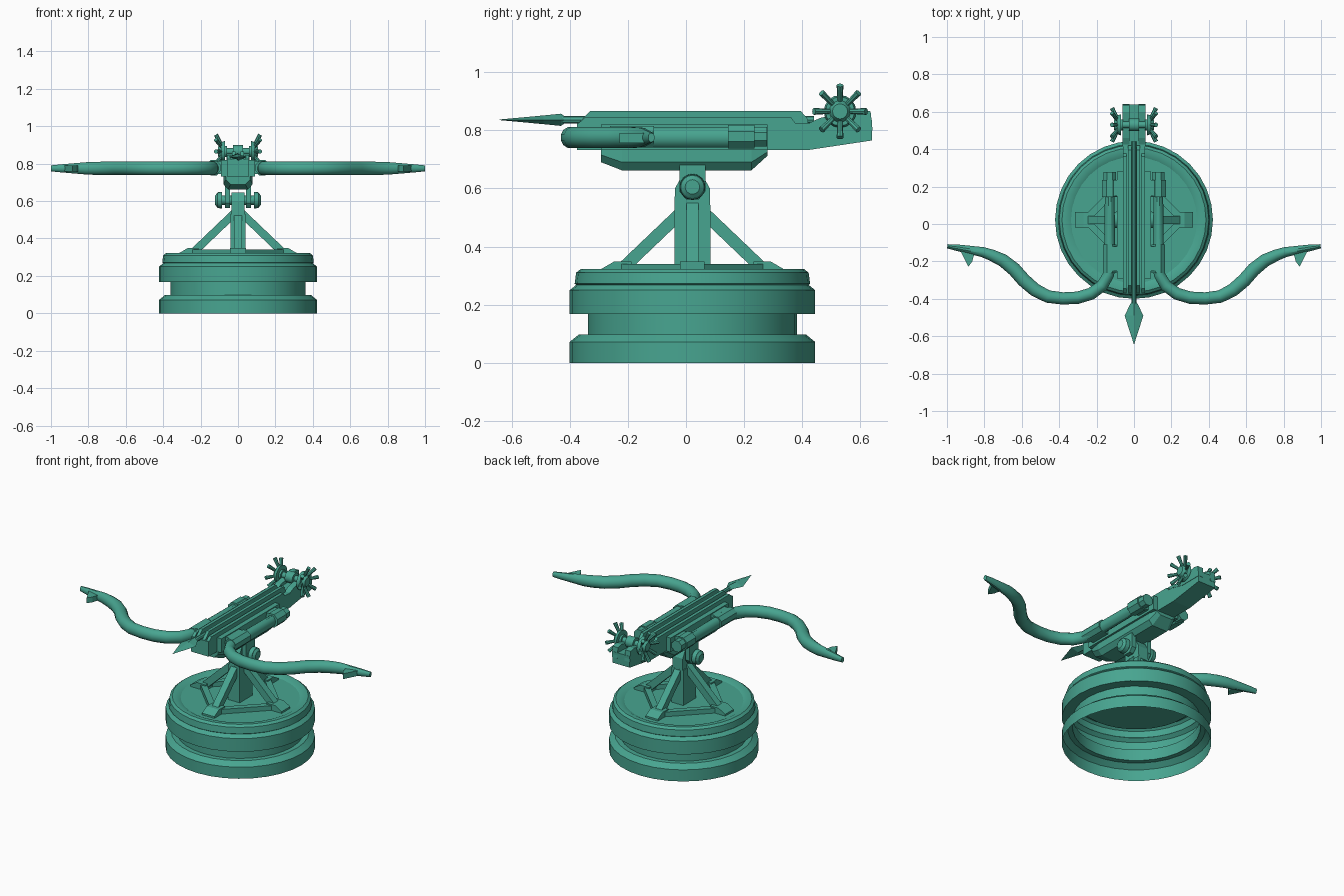
import bpy, bmesh, math
from mathutils import Vector

if "Cube" in bpy.data.objects:
    bpy.data.objects.remove(bpy.data.objects["Cube"])

teal = bpy.data.materials.new("teal")
teal.diffuse_color = (0.064, 0.375, 0.28, 1)
teal.use_nodes = True
teal.node_tree.nodes["Principled BSDF"].inputs["Base Color"].default_value = teal.diffuse_color
CY = 0.022  # centre of the base in y


def finish(name, bm, smooth=False):
    bmesh.ops.recalc_face_normals(bm, faces=bm.faces)
    me = bpy.data.meshes.new(name)
    bm.to_mesh(me)
    bm.free()
    me.materials.append(teal)
    ob = bpy.data.objects.new(name, me)
    bpy.context.collection.objects.link(ob)
    if smooth:
        bpy.ops.object.select_all(action='DESELECT')
        ob.select_set(True)
        bpy.context.view_layer.objects.active = ob
        bpy.ops.object.shade_smooth_by_angle(angle=math.radians(35))
    return ob


def loft(name, rings, smooth=False, caps=True):
    bm = bmesh.new()
    vs = [[bm.verts.new(p) for p in r] for r in rings]
    n = len(rings[0])
    for a, b in zip(vs, vs[1:]):
        for i in range(n):
            j = (i + 1) % n
            bm.faces.new((a[i], a[j], b[j], b[i]))
    if caps:
        bm.faces.new(vs[0])
        bm.faces.new(vs[-1])
    return finish(name, bm, smooth)


def prism(name, yz, x0, x1):
    return loft(name, [[(x, y, z) for y, z in yz] for x in (x0, x1)])


def box(name, x0, x1, y0, y1, z0, z1):
    return prism(name, [(y0, z0), (y1, z0), (y1, z1), (y0, z1)], x0, x1)


def rod(name, p, q, r1, r2=None, n=16, spin=0.0, smooth=True):
    p, q = Vector(p), Vector(q)
    d = (q - p).normalized()
    u = d.cross(Vector((0, 0, 1)) if abs(d.z) < 0.95 else Vector((0, 1, 0))).normalized()
    w = d.cross(u)
    ang = [math.tau * i / n + spin for i in range(n)]
    rings = [[c + (u * math.cos(a) + w * math.sin(a)) * r for a in ang]
             for c, r in ((p, r1), (q, r2 or r1))]
    return loft(name, rings, smooth)


def beam(name, p, q, r):
    return rod(name, p, q, r * math.sqrt(2), n=4, spin=math.pi / 4, smooth=False)


# Hollow turntable base, open underneath
profile = [(.422, 0), (.422, .072), (.39, .098), (.36, .098), (.36, .168),
           (.422, .168), (.422, .25), (.40, .268), (.405, .272), (.40, .31),
           (.385, .322), (.36, .322), (.335, .31)]
SEG = 32
loft("base_drum", [[(r * math.cos(math.tau * i / SEG), CY + r * math.sin(math.tau * i / SEG), z)
                    for i in range(SEG)] for r, z in profile], smooth=True, caps=False)
rod("base_deck", (0, CY, .29), (0, CY, .311), .34, n=SEG)

# Four-footed stand: pads, diamond frame, diagonal braces
arms = [Vector((1, 0, 0)), Vector((0, 1, 0)), Vector((-1, 0, 0)), Vector((0, -1, 0))]
C = Vector((0, CY, 0))
for k, d in enumerate(arms):
    s = Vector((-d.y, d.x, 0))
    nxt = arms[(k + 1) % 4]
    foot = [[C + d * r + s * w + Vector((0, 0, z)) for w, z in
             ((-.042, .305), (.042, .305), (.042, top), (-.042, top))]
            for r, top in ((.21, .348), (.27, .348), (.315, .322))]
    loft("foot_pad", foot)
    beam("foot_frame", C + d * .26 + Vector((0, 0, .322)), C + nxt * .26 + Vector((0, 0, .322)), .018)
    beam("brace", C + d * .24 + Vector((0, 0, .325)), C + d * .02 + Vector((0, 0, .535)), .021)
box("post", -.04, .04, CY - .062, CY + .062, .31, .53)
prism("post_head", [(CY - .062, .52), (CY + .062, .52), (CY + .06, .60), (CY + .035, .645),
                    (CY - .035, .645), (CY - .06, .60)], -.035, .035)

# Pivot bolt and clevis under the body
rod("pivot_axle", (-.115, CY, .605), (.115, CY, .605), .025)
for s in (-1, 1):
    prism("clevis_plate", [(CY - .045, .70), (CY - .045, .59), (CY - .022, .562), (CY + .022, .562),
                           (CY + .045, .59), (CY + .045, .70)], s * .042, s * .07)
    rod("pivot_cap", (s * .085, CY, .605), (s * .11, CY, .605), .045, .042)
    rod("pivot_tip", (s * .11, CY, .605), (s * .122, CY, .605), .04, .025)

# Lower housing with chamfered belly
loft("lower_housing", [[(x, y, z) for x, z in ((-w, .735), (-w, zm), (-w + .025, zb),
                                               (w - .025, zb), (w, zm), (w, .735))]
                       for y, w, zm, zb in ((-.292, .065, .715, .69), (-.22, .078, .69, .662),
                                            (.225, .078, .69, .662), (.28, .065, .725, .712))])
# Main stock with raised cheeks at the rear
box("stock", -.06, .06, -.375, .42, .732, .825)
prism("stock_tail", [(.42, .732), (.64, .765), (.64, .835), (.42, .825)], -.06, .06)
for s in (-1, 1):
    prism("tail_cheek", [(.415, .82), (.46, .842), (.60, .872), (.635, .865), (.642, .80),
                         (.50, .80)], s * .025, s * .062)
    # Side rail, and twin rails forming the bolt groove
    box("side_plate", s * .058, s * .09, -.292, .28, .732, .82)
    prism("top_rail", [(-.375, .82), (-.33, .866), (.395, .866), (.42, .838), (.42, .82)],
          s * .014, s * .033)
    prism("outer_rail", [(-.375, .82), (-.345, .846), (.36, .846), (.38, .82)], s * .04, s * .06)

# Bolt with flat diamond head
rod("bolt_shaft", (0, -.46, .836), (0, .44, .836), .013, n=8)
loft("bolt_head", [[(-w, y, .836), (0, y, .836 + h), (w, y, .836), (0, y, .836 - h)]
                   for y, w, h in ((-.642, .001, .001), (-.49, .05, .015), (-.43, .021, .021),
                                   (-.42, .014, .014))])

# Bow limbs: (x, y, half width, half height) along the curve
limb = [(.13, .15, .026, .034), (.13, -.18, .03, .035), (.136, -.27, .031, .036),
        (.17, -.33, .032, .036), (.23, -.373, .033, .036), (.30, -.394, .033, .036),
        (.38, -.398, .033, .036), (.46, -.388, .034, .036), (.53, -.352, .036, .036),
        (.59, -.30, .037, .036), (.64, -.243, .037, .036), (.70, -.195, .035, .036),
        (.76, -.167, .031, .035), (.81, -.15, .027, .033), (.88, -.138, .022, .027),
        (.95, -.126, .017, .021), (.998, -.119, .011, .016)]
for s in (-1, 1):
    rings = []
    for i, (x, y, w, h) in enumerate(limb):
        a, b = limb[max(i - 1, 0)], limb[min(i + 1, len(limb) - 1)]
        t = Vector((b[0] - a[0], b[1] - a[1])).normalized()
        ring = []
        for k in range(12):
            ang = math.tau * (k + .5) / 12
            u, v = w * math.cos(ang) * 1.03, h * math.sin(ang) * 1.03
            ring.append((s * (x - t.y * u), y + t.x * u, .775 + v))
        rings.append(ring)
    loft("bow_limb", rings, smooth=True)
    # String hook near the tip
    hook = [(.85, -.145), (.865, -.20), (.885, -.228), (.905, -.19), (.93, -.14)]
    loft("string_hook", [[(s * x, y, z) for x, y in hook] for z in (.757, .79)])
    # Sleeves clamping the limb root
    for name, y0, y1, r in (("front_sleeve", -.262, -.11, .037), ("rear_sleeve", .145, .235, .041),
                            ("sleeve_end", .235, .278, .034)):
        rod(name, (s * .13, y0, .778), (s * .13, y1, .778), r * 1.08, n=8, spin=math.pi / 8,
            smooth=False)
    for y0, y1 in ((-.25, -.12), (.15, .235)):
        box("sleeve_mount", s * .08, s * .12, y0, y1, .745, .815)

# Winch: drum, axle and two spoked handwheels
WY, WZ = .53, .865
rod("winch_axle", (-.09, WY, WZ), (.09, WY, WZ), .018)
rod("winch_drum", (-.026, WY, WZ), (.026, WY, WZ), .034)
for s in (-1, 1):
    rod("wheel_collar", (s * .058, WY, WZ), (s * .075, WY, WZ), .03)
    rod("wheel_disc", (s * .07, WY, WZ), (s * .09, WY, WZ), .056, .05)
    rod("wheel_hub", (s * .088, WY, WZ), (s * .108, WY, WZ), .038, .026)
    for k in range(8):
        a = math.tau * k / 8
        dy, dz = math.sin(a), math.cos(a)
        rod("wheel_spoke", (s * .085, WY + .03 * dy, WZ + .03 * dz),
            (s * .118, WY + .09 * dy, WZ + .09 * dz), .008, .012, n=8)
